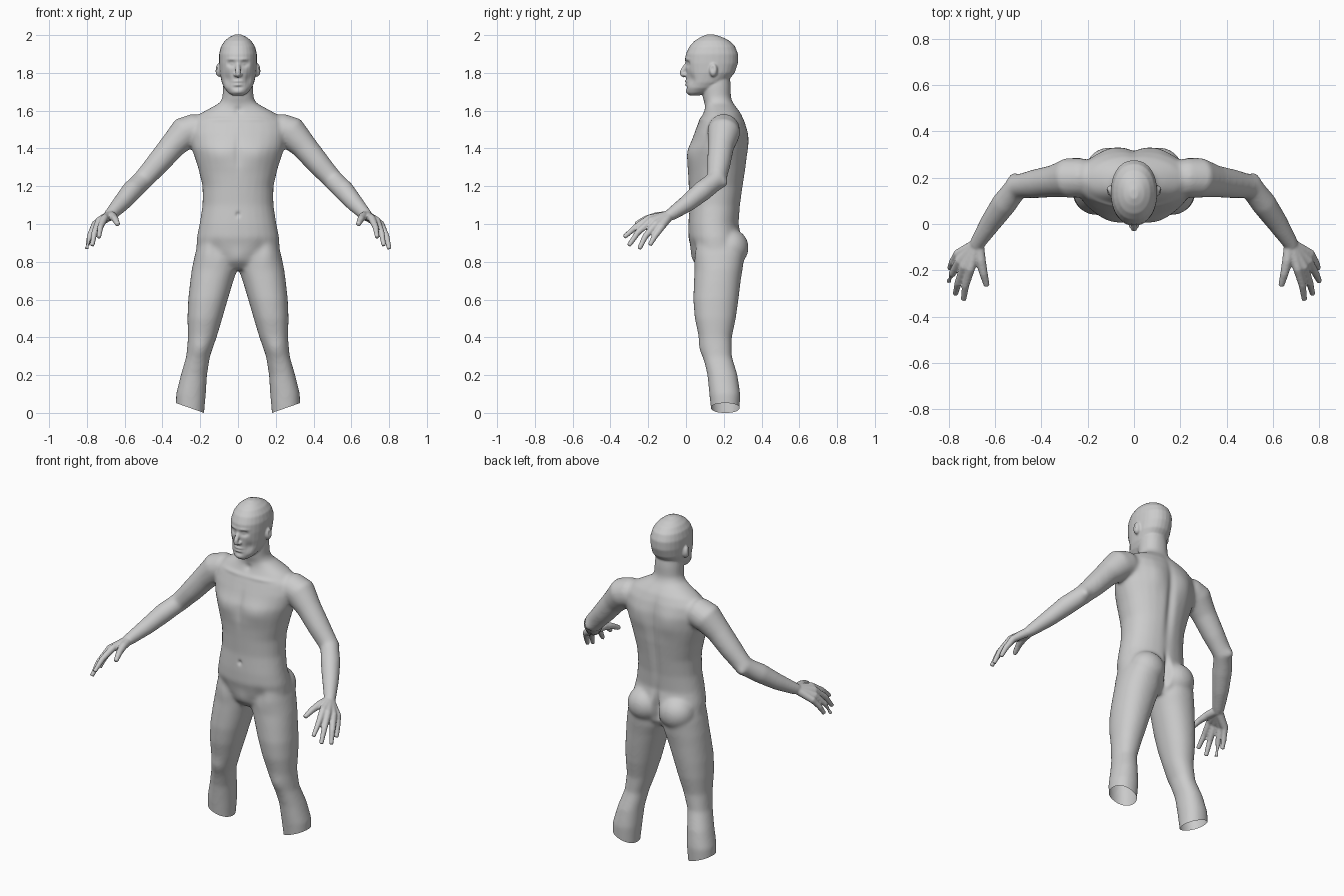
import bpy, bmesh, math
from mathutils import Vector

if "Cube" in bpy.data.objects:
    bpy.data.objects.remove(bpy.data.objects["Cube"], do_unlink=True)

skin = bpy.data.materials.new("plain_grey")
skin.use_nodes = True
grey = (0.6, 0.6, 0.6, 1)
skin.diffuse_color = grey
skin.node_tree.nodes["Principled BSDF"].inputs["Base Color"].default_value = grey


def add_loft(bm, rings, power=1.0, sides=28):
    """Closed skin through rings given as (centre, half axis, half axis)."""
    def shaped(value):
        return math.copysign(abs(value) ** power, value)
    loops = []
    for c, u, v in rings:
        angles = [math.tau * i / sides for i in range(sides)]
        loops.append([bm.verts.new(c + u * shaped(math.cos(a)) + v * shaped(math.sin(a)))
                      for a in angles])
    faces = [bm.faces.new(loops[0]), bm.faces.new(loops[-1])]
    for low, high in zip(loops, loops[1:]):
        for i in range(sides):
            j = (i + 1) % sides
            faces.append(bm.faces.new((low[i], low[j], high[j], high[i])))
    bmesh.ops.recalc_face_normals(bm, faces=faces)


def add_stack(bm, rows, side=1, power=0.92):
    """Level rings: height, inner x, outer x, front y, back y."""
    rings = []
    for z, x0, x1, y0, y1 in rows:
        rings.append((Vector((side * (x0 + x1) / 2, (y0 + y1) / 2, z)),
                      Vector(((x1 - x0) / 2, 0, 0)), Vector((0, (y1 - y0) / 2, 0))))
    add_loft(bm, rings, power)


def add_limb(bm, path, side=1):
    """Round tube along points given as x, y, z, radius."""
    points = [Vector((side * x, y, z)) for x, y, z, r in path]
    rings = []
    for i, p in enumerate(points):
        along = points[min(i + 1, len(points) - 1)] - points[max(i - 1, 0)]
        u = along.cross(Vector((0.3, 0.5, 1))).normalized()
        v = along.cross(u).normalized()
        rings.append((p, u * path[i][3], v * path[i][3]))
    add_loft(bm, rings, sides=16)


def add_ball(bm, centre, radii, side=1):
    new = bmesh.ops.create_uvsphere(bm, u_segments=24, v_segments=16, radius=1)["verts"]
    for v in new:
        v.co = Vector((side * centre[0] + v.co.x * radii[0],
                       centre[1] + v.co.y * radii[1], centre[2] + v.co.z * radii[2]))


def fuse(bm, voxel, rounds):
    """Merge overlapping parts into one smooth skin."""
    mesh = bpy.data.meshes.new("human_body")
    bm.to_mesh(mesh)
    obj = bpy.data.objects.new("human_body", mesh)
    bpy.context.collection.objects.link(obj)
    remesh = obj.modifiers.new("merge", 'REMESH')
    remesh.mode = 'VOXEL'
    remesh.voxel_size = voxel
    soften = obj.modifiers.new("soften", 'SMOOTH')
    soften.factor = 0.5
    soften.iterations = rounds
    graph = bpy.context.evaluated_depsgraph_get()
    result = bpy.data.meshes.new_from_object(obj.evaluated_get(graph))
    bpy.data.objects.remove(obj, do_unlink=True)
    out = bmesh.new()
    out.from_mesh(result)
    return out


def sculpt(bm, centre, radii, push):
    """Soft push around a point, repeated on the other side."""
    for side in ((1, -1) if centre[0] else (1,)):
        c = Vector((side * centre[0], centre[1], centre[2]))
        move = Vector((side * push[0], push[1], push[2]))
        for v in bm.verts:
            d = v.co - c
            if abs(d.z) < 2.5 * radii[2] and abs(d.x) < 2.5 * radii[0]:
                q = sum((d[k] / radii[k]) ** 2 for k in range(3))
                if q < 6:
                    v.co += move * math.exp(-q)


body = bmesh.new()

# Torso and neck: height, half width, front, back
torso = [(0.76, .10, .08, .24), (.80, .19, .05, .28), (.86, .222, .03, .30), (.93, .218, .012, .295),
         (1.0, .204, .012, .28), (1.1, .188, .018, .288), (1.2, .188, .014, .303),
         (1.3, .212, .008, .318), (1.4, .245, .016, .325), (1.48, .262, .043, .322),
         (1.54, .25, .066, .31), (1.585, .20, .09, .292), (1.615, .145, .10, .27),
         (1.64, .098, .098, .25), (1.67, .082, .088, .238), (1.73, .08, .08, .238), (1.8, .07, .1, .23)]
add_stack(body, [(z, -w, w, f, b) for z, w, f, b in torso])

# Legs: height, inner, outer, front, back
leg = [(-.1, .18, .335, .14, .28), (0, .179, .33, .134, .283), (.1, .17, .328, .123, .288),
       (.2, .164, .303, .113, .273), (.3, .148, .274, .09, .243), (.4, .113, .265, .068, .243),
       (.5, .083, .268, .046, .264), (.6, .054, .264, .038, .278), (.7, .024, .253, .042, .29),
       (.76, .003, .245, .045, .30), (.84, .005, .228, .04, .31), (.92, .03, .205, .05, .28)]

# Arms: x, y, z, radius
arm = [(.17, .2, 1.5, .07), (.23, .2, 1.5, .086), (.28, .2, 1.485, .088), (.35, .185, 1.41, .07),
       (.43, .173, 1.315, .063), (.505, .16, 1.232, .055), (.56, .09, 1.178, .056),
       (.62, .005, 1.108, .047), (.675, -.08, 1.05, .035), (.69, -.105, 1.037, .03)]
for side in (1, -1):
    add_stack(body, leg, side)
    add_limb(body, arm, side)
    add_ball(body, (.105, .235, .875), (.105, .097, .1), side)
body = fuse(body, 0.009, 14)

# Head: height, half width, front, back
head = [(1.68, .03, .018, .07), (1.695, .052, .003, .12), (1.72, .073, 0, .17), (1.75, .086, .002, .215),
        (1.8, .097, 0, .258), (1.85, .1, -.006, .275), (1.9, .1, -.001, .276),
        (1.94, .09, .018, .26), (1.97, .07, .045, .23), (1.99, .045, .078, .19), (2.003, .016, .11, .15)]
add_stack(body, [(z, -w, w, f, b) for z, w, f, b in head])

# Nose
add_limb(body, [(0, .01, 1.86, .009), (0, -.004, 1.835, .012), (0, -.02, 1.805, .014),
                (0, -.021, 1.793, .014), (0, -.005, 1.785, .012)])

# Hands: knuckle, middle joint and tip of each finger
fingers = [((.708, -.195, 1.03), (.728, -.265, .985), (.737, -.328, .93)),
           ((.735, -.185, 1.018), (.76, -.255, .955), (.772, -.303, .885)),
           ((.755, -.16, 1.0), (.786, -.215, .935), (.801, -.248, .868)),
           ((.763, -.13, .985), (.785, -.165, .935), (.797, -.192, .888))]
for side in (1, -1):
    add_ball(body, (.1, -.0 + .145, 1.815), (.021, .022, .036), side)
    add_ball(body, (.014, -.004, 1.79), (.01, .014, .009), side)
    for knuckle, joint, tip in fingers:
        add_limb(body, [(.68, -.088, 1.045, .026), (*knuckle, .02), (*joint, .016),
                        (*tip, .012)], side)
    # Thumb
    add_limb(body, [(.675, -.085, 1.045, .026), (.662, -.16, 1.04, .022),
                    (.65, -.215, 1.025, .018), (.636, -.268, .997, .013)], side)
body = fuse(body, 0.0055, 4)

# Chest, collar, back, belly and seat
sculpt(body, (.1, .03, 1.37), (.085, .08, .06), (0, -.014, 0))
sculpt(body, (0, .02, 1.38), (.02, .06, .09), (0, .008, 0))
sculpt(body, (.11, .04, 1.555), (.09, .07, .012), (0, -.006, .003))
sculpt(body, (0, .09, 1.6), (.02, .04, .02), (0, .008, 0))
sculpt(body, (.1, .32, 1.45), (.07, .06, .09), (0, .014, 0))
sculpt(body, (0, .32, 1.3), (.025, .07, .24), (0, -.014, 0))
sculpt(body, (0, .31, .87), (.018, .08, .09), (0, -.04, 0))
sculpt(body, (0, .015, 1.05), (.012, .03, .014), (0, .009, 0))
sculpt(body, (0, .05, .82), (.05, .06, .05), (0, -.012, 0))
sculpt(body, (.12, .03, .86), (.035, .05, .05), (0, .008, 0))

# Knees and elbows
sculpt(body, (.2, .08, .34), (.05, .05, .05), (0, -.01, 0))
sculpt(body, (.52, .215, 1.215), (.03, .03, .03), (.006, .01, -.004))

# Eyes, brows, cheeks, lips, chin and ears
sculpt(body, (.036, .005, 1.848), (.022, .03, .015), (0, .016, 0))
sculpt(body, (.035, .012, 1.848), (.012, .02, .008), (0, -.007, 0))
sculpt(body, (.035, .0, 1.872), (.028, .03, .008), (0, -.005, 0))
sculpt(body, (.06, .015, 1.765), (.022, .04, .028), (-.003, .01, 0))
sculpt(body, (0, 0, 1.755), (.024, .03, .006), (0, -.009, 0))
sculpt(body, (0, 0, 1.737), (.02, .03, .006), (0, -.008, 0))
sculpt(body, (0, 0, 1.722), (.025, .03, .008), (0, .006, 0))
sculpt(body, (0, 0, 1.7), (.025, .03, .012), (0, -.004, 0))
sculpt(body, (.118, .14, 1.822), (.012, .009, .016), (-.008, 0, 0))

# Open slanted ends of the legs
for side in (1, -1):
    bmesh.ops.bisect_plane(body, geom=body.verts[:] + body.edges[:] + body.faces[:],
                           plane_co=(side * .18, 0, 0), plane_no=(side * .33, 0, -.94),
                           clear_outer=True)

mesh = bpy.data.meshes.new("human_body")
body.to_mesh(mesh)
mesh.materials.clear()
mesh.materials.append(skin)
mesh.polygons.foreach_set("material_index", [0] * len(mesh.polygons))
figure = bpy.data.objects.new("human_body", mesh)
bpy.context.collection.objects.link(figure)
mesh.shade_smooth()
